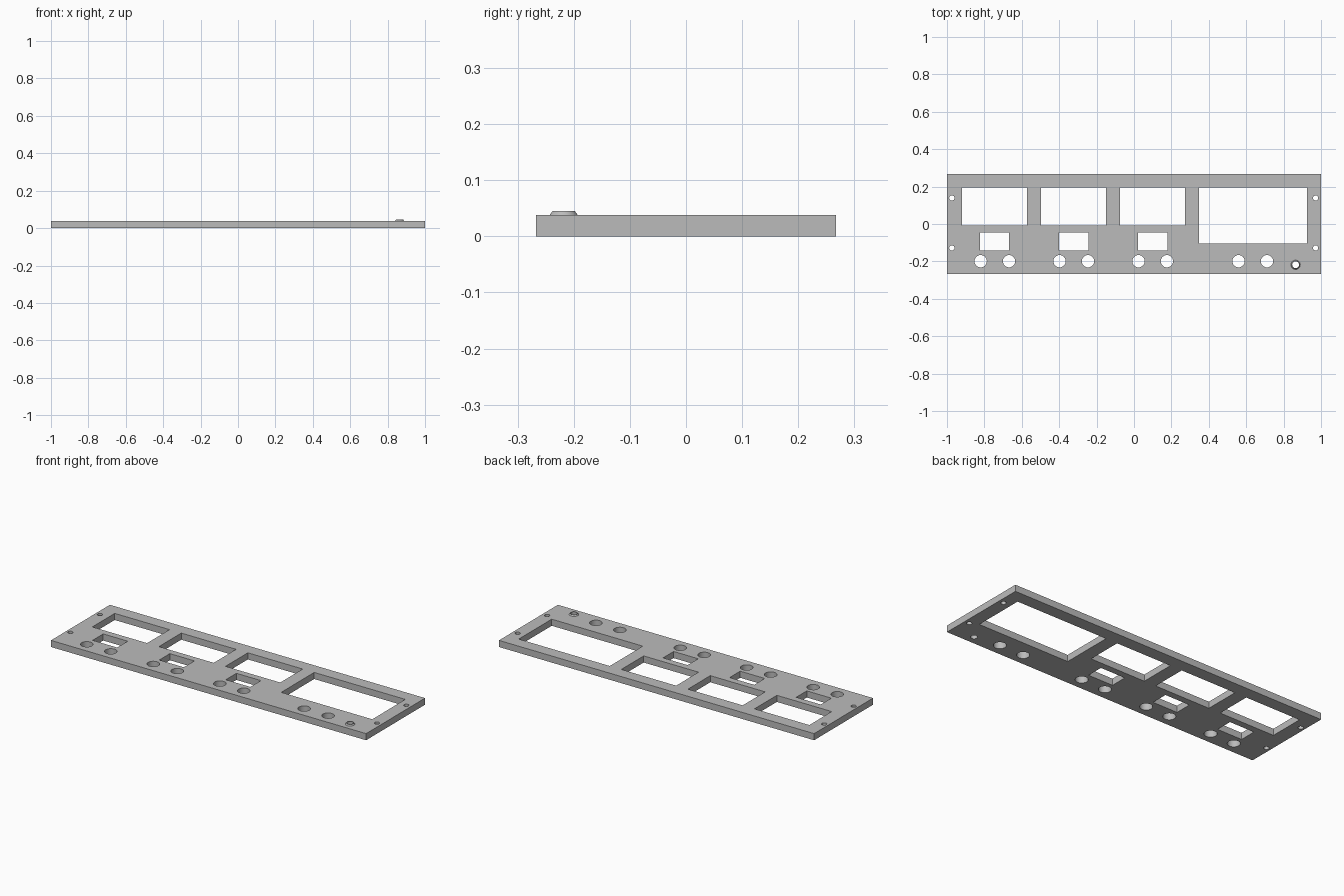
import bpy, bmesh
from math import cos, sin, tau

cube = bpy.data.objects.get("Cube")
if cube:
    bpy.data.objects.remove(cube, do_unlink=True)

THICK = 0.038
LIP_X, LIP_Y, LIP_HOLE = 0.864, -0.218, 0.018

grey = bpy.data.materials.new("panel grey")
grey.use_nodes = True
grey.diffuse_color = (0.5, 0.5, 0.5, 1)
grey.node_tree.nodes["Principled BSDF"].inputs["Base Color"].default_value = (0.5, 0.5, 0.5, 1)


def prism(bm, outline, z0, z1):
    """Closed solid from a counter-clockwise outline."""
    low = [bm.verts.new((x, y, z0)) for x, y in outline]
    high = [bm.verts.new((x, y, z1)) for x, y in outline]
    bm.faces.new(low[::-1])
    bm.faces.new(high)
    n = len(outline)
    for i in range(n):
        j = (i + 1) % n
        bm.faces.new((low[i], low[j], high[j], high[i]))


def rect(x0, x1, y0, y1):
    return [(x0, y0), (x1, y0), (x1, y1), (x0, y1)]


def circle(x, y, r, n=32):
    return [(x + r * cos(tau * i / n), y + r * sin(tau * i / n)) for i in range(n)]


def make_object(name, bm):
    mesh = bpy.data.meshes.new(name)
    bm.to_mesh(mesh)
    bm.free()
    mesh.materials.append(grey)
    obj = bpy.data.objects.new(name, mesh)
    bpy.context.collection.objects.link(obj)
    return obj


# Flat panel
bm = bmesh.new()
prism(bm, rect(-1, 1, -0.267, 0.267), 0, THICK)
panel = make_object("panel", bm)

# Openings: three repeated groups of display window, small window and two round holes
holes = [rect(0.347, 0.925, -0.104, 0.195)]
for i in range(3):
    x = -0.745 + 0.4225 * i
    holes.append(rect(x - 0.174, x + 0.174, -0.008, 0.195))
    holes.append(rect(x - 0.078, x + 0.078, -0.142, -0.046))
for x in (-0.744, -0.322, 0.1, 0.635):
    holes += [circle(x + dx, -0.199, 0.033) for dx in (-0.076, 0.076)]

# Screw holes and the hole under the raised lip
for x in (-0.974, 0.971):
    holes += [circle(x, y, 0.014, 24) for y in (-0.128, 0.139)]
holes.append(circle(LIP_X, LIP_Y, LIP_HOLE))

bm = bmesh.new()
for outline in holes:
    prism(bm, outline, -0.05, 0.1)
cutter = make_object("opening_cutter", bm)
cutter.hide_render = True

cut = panel.modifiers.new("openings", "BOOLEAN")
cut.operation = "DIFFERENCE"
cut.solver = "EXACT"
cut.object = cutter
bpy.context.view_layer.objects.active = panel
panel.select_set(True)
bpy.ops.object.modifier_apply(modifier=cut.name)
bpy.data.objects.remove(cutter, do_unlink=True)

# Raised bevelled lip around the small hole
bm = bmesh.new()
profile = [(LIP_HOLE, THICK), (0.025, THICK), (0.020, 0.045), (LIP_HOLE, 0.045)]
rings = [[bm.verts.new((x, y, z)) for x, y in circle(LIP_X, LIP_Y, r)] for r, z in profile]
for a, b in zip(rings, rings[1:] + rings[:1]):
    for i in range(len(a)):
        j = (i + 1) % len(a)
        bm.faces.new((a[i], a[j], b[j], b[i]))
bmesh.ops.recalc_face_normals(bm, faces=bm.faces)
lip = make_object("hole_lip", bm)

# Smooth round walls, crisp edges
for obj in (panel, lip):
    bpy.ops.object.select_all(action="DESELECT")
    obj.select_set(True)
    bpy.context.view_layer.objects.active = obj
    bpy.ops.object.shade_smooth_by_angle()
